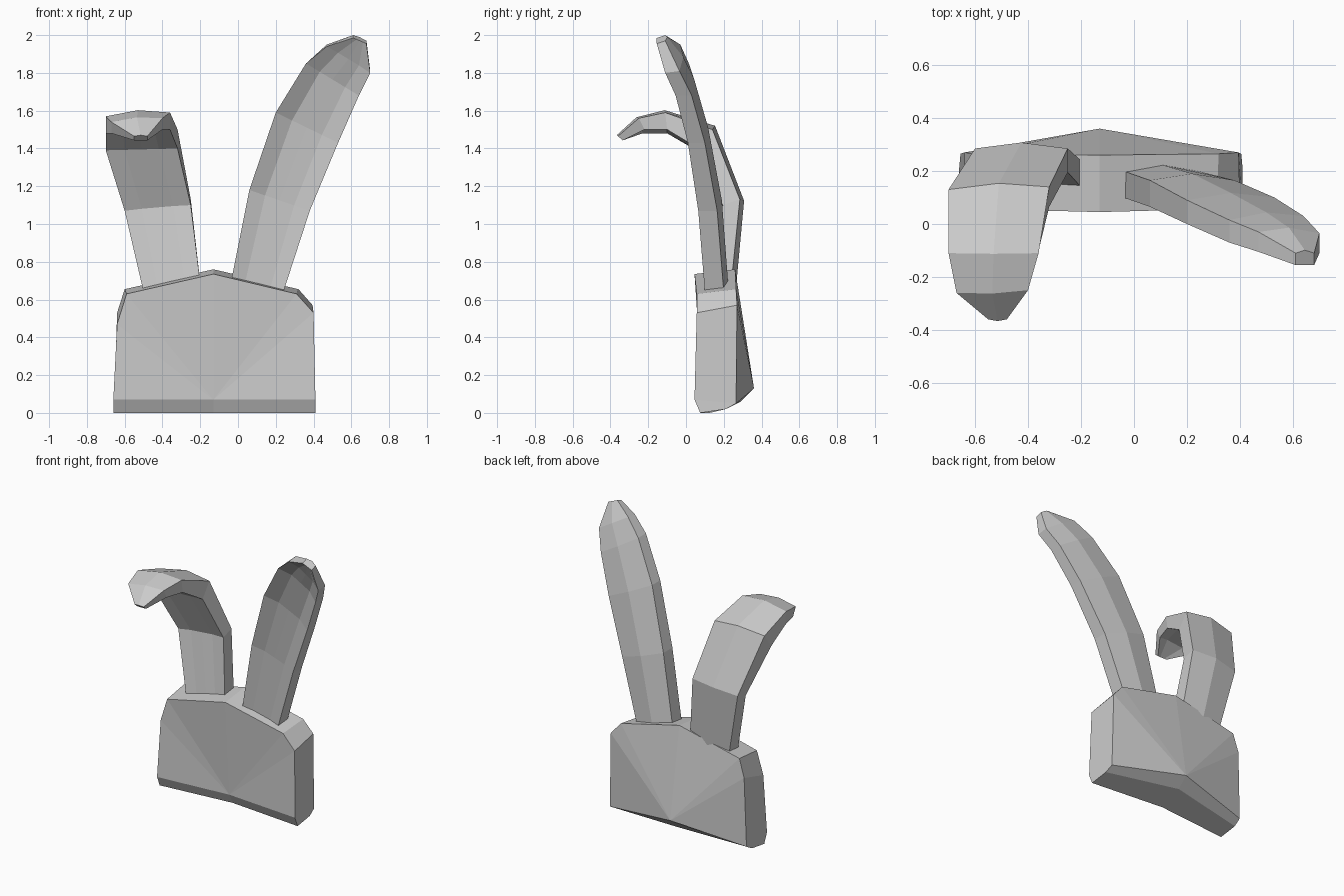
import bpy, bmesh
from mathutils import Vector as V


def build(name, verts, faces):
    mesh = bpy.data.meshes.new(name)
    bm = bmesh.new()
    vs = [bm.verts.new(v) for v in verts]
    for f in faces:
        bm.faces.new([vs[i] for i in f])
    bmesh.ops.recalc_face_normals(bm, faces=bm.faces)
    bm.to_mesh(mesh)
    bm.free()
    ob = bpy.data.objects.new(name, mesh)
    bpy.context.collection.objects.link(ob)
    return ob


def ear(name, stations):
    """Loft ear sections; station = left and right back corner, vector to the front rim, groove depth."""
    verts = []
    for l, r, n, g in stations:
        l, r, n = V(l), V(r), V(n)
        for across, depth in ((0, 0), (.5, -.25), (1, 0), (1, 1),
                              (.74, 1 - g), (.5, 1 - g), (.26, 1 - g), (0, 1)):
            verts.append(l.lerp(r, across) + n * depth)
    k, m = 8, len(stations)
    faces = [(s * k + i, s * k + (i + 1) % k, (s + 1) * k + (i + 1) % k, (s + 1) * k + i)
             for s in range(m - 1) for i in range(k)]
    faces += [tuple(range(k)), tuple(range((m - 1) * k, m * k))]
    return build(name, verts, faces)


# Base block: front and back outlines, each fanned from its lower middle point
front = [(-.13, .09, .07), (.41, .045, .07), (.40, .057, .53), (.31, .057, .63),
         (-.13, .045, .735), (-.59, .057, .63), (-.64, .057, .47), (-.66, .045, .07)]
back = [(-.13, .36, .13), (.405, .265, .05), (.395, .27, .57), (.32, .265, .655),
        (-.13, .26, .76), (-.60, .265, .655), (-.64, .27, .53), (-.655, .265, .05)]
under = [(-.66, .075, 0), (-.13, .125, 0), (.41, .075, 0),
         (-.66, .21, .02), (-.13, .29, .06), (.41, .21, .02)]
faces = []
for o in (0, 8):
    faces += [(o, o + i, o + i + 1) for i in range(1, 7)]
faces += [(i, i + 1, i + 9, i + 8) for i in range(1, 7)]
# Bevelled underside and its two ends
faces += [(7, 0, 17, 16), (0, 1, 18, 17), (16, 17, 20, 19), (17, 18, 21, 20),
          (19, 20, 8, 15), (20, 21, 9, 8), (1, 9, 21, 18), (7, 15, 19, 16)]
build("base_block", front + back + under, faces)

# Upright ear, leaning outward and forward
ear("upright_ear", [
    ((-.04, .20, .68), (.24, .20, .64), (0, -.10, 0), .1),
    ((.06, .165, 1.18), (.38, .165, 1.07), (0, -.10, 0), .25),
    ((.20, .09, 1.59), (.53, .10, 1.43), (0, -.09, 0), .45),
    ((.36, .015, 1.85), (.64, .03, 1.68), (0, -.085, 0), .5),
    ((.47, -.03, 1.95), (.70, -.035, 1.81), (0, -.075, -.01), .3),
    ((.61, -.11, 2.0), (.68, -.11, 1.97), (0, -.045, -.015), 0)])

# Folded ear, rising then bending over toward the front
ear("folded_ear", [
    ((-.50, .24, .64), (-.20, .24, .69), (0, -.10, 0), .05),
    ((-.60, .285, 1.10), (-.25, .285, 1.13), (0, -.09, -.03), .1),
    ((-.70, .13, 1.49), (-.32, .14, 1.50), (0, -.075, -.10), 0),
    ((-.70, -.11, 1.57), (-.36, -.11, 1.59), (0, .01, -.09), .3),
    ((-.67, -.26, 1.54), (-.40, -.25, 1.56), (0, .03, -.06), .3),
    ((-.55, -.36, 1.465), (-.48, -.36, 1.465), (0, .025, -.022), 0)])
